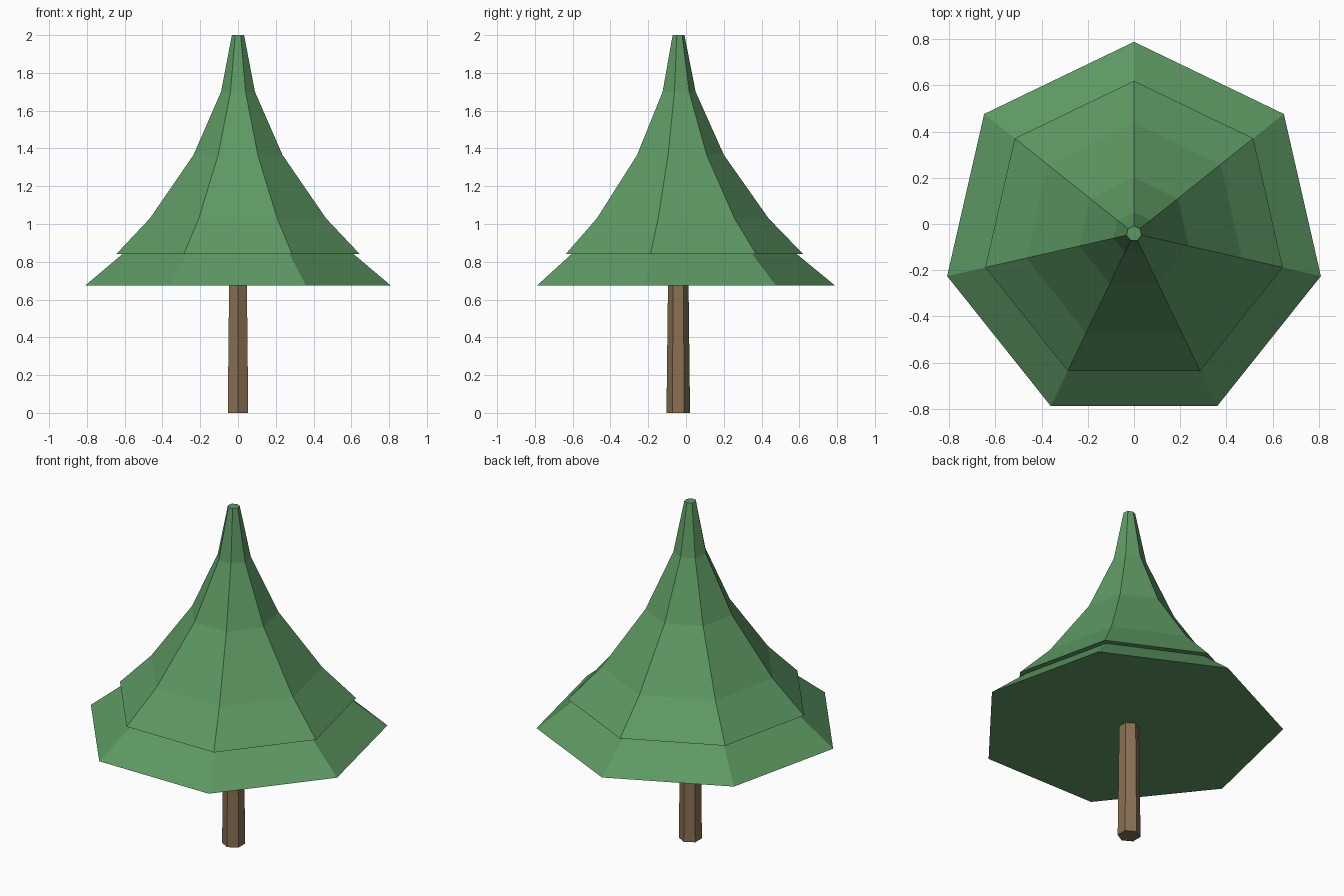
import bpy, bmesh
from math import sin, cos, tau

if "Cube" in bpy.data.objects:
    bpy.data.objects.remove(bpy.data.objects["Cube"])

CENTRE_Y = -0.041  # odd-sided foliage shifts the axis off the bounding-box centre


def material(name, rgb):
    m = bpy.data.materials.new(name)
    m.diffuse_color = (*rgb, 1)
    m.use_nodes = True
    m.node_tree.nodes["Principled BSDF"].inputs["Base Color"].default_value = m.diffuse_color
    return m


def lathe(name, sides, profile, mat):
    """Stack n-sided rings (radius, z), first corner towards +y, capped at both ends."""
    bm = bmesh.new()
    rings = [[bm.verts.new((-r * sin(tau * i / sides), CENTRE_Y + r * cos(tau * i / sides), z))
              for i in range(sides)] for r, z in profile]
    for low, high in zip(rings, rings[1:]):
        for i in range(sides):
            j = (i + 1) % sides
            bm.faces.new((low[i], low[j], high[j], high[i]))
    bm.faces.new(rings[0][::-1])
    bm.faces.new(rings[-1])
    bmesh.ops.recalc_face_normals(bm, faces=bm.faces)
    mesh = bpy.data.meshes.new(name)
    bm.to_mesh(mesh)
    bm.free()
    mesh.materials.append(mat)
    obj = bpy.data.objects.new(name, mesh)
    bpy.context.collection.objects.link(obj)
    return obj


green = material("foliage_green", (0.11, 0.32, 0.125))
brown = material("bark_brown", (0.25, 0.16, 0.085))

# Six-sided tapering trunk, ending inside the foliage
lathe("trunk", 6, [(0.0625, 0), (0.054, 0.72)], brown)

# Wide lower skirt, tucked into the underside of the upper tier
lathe("lower_foliage", 7, [(0.829, 0.675), (0.61, 0.855)], green)

# Concave upper tier rising to a blunt tip
lathe("upper_foliage", 7, [(0.66, 0.842), (0.478, 1.03), (0.242, 1.365),
                           (0.092, 1.70), (0.033, 2.0)], green)
